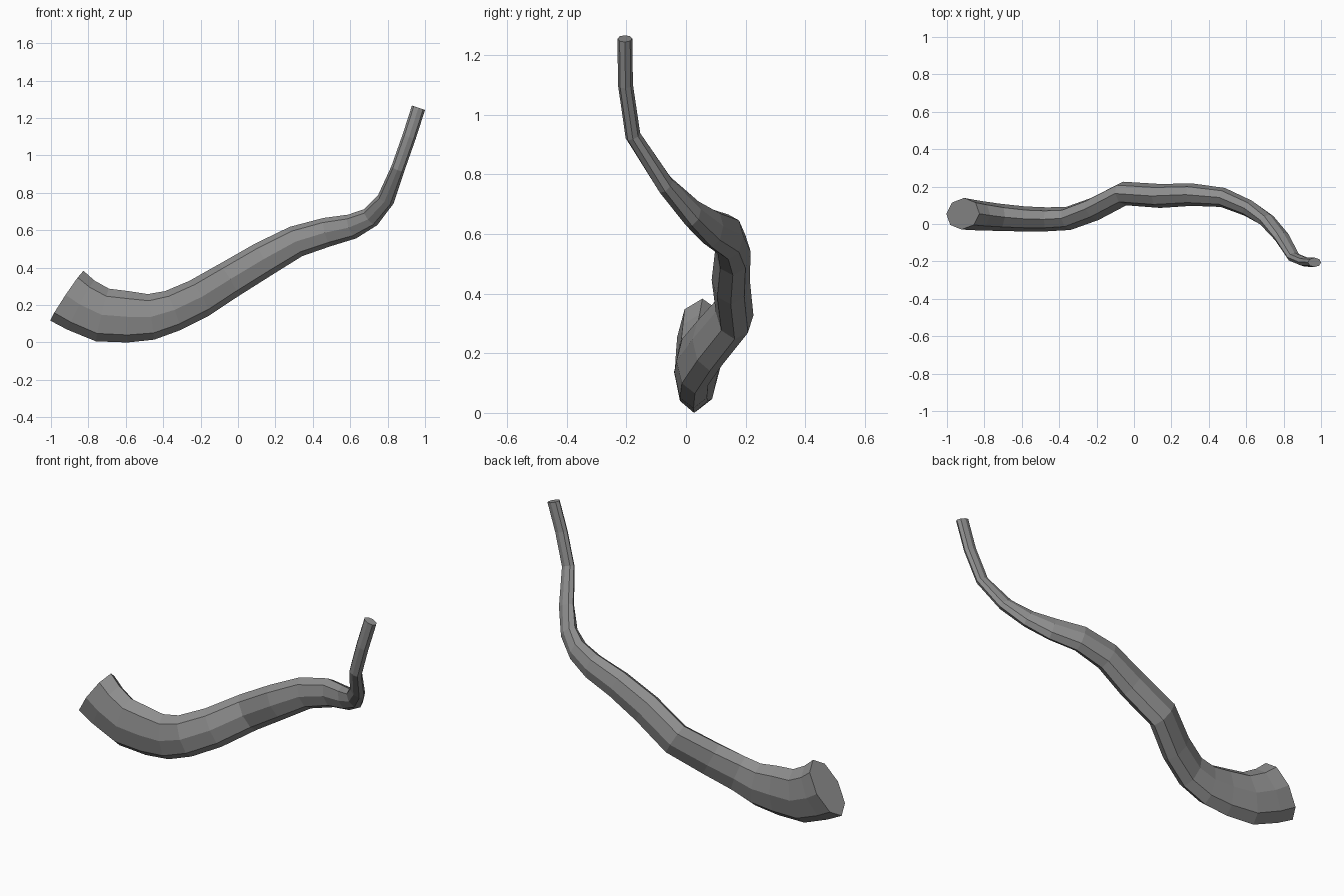
import bpy, bmesh, math
from mathutils import Vector

cube = bpy.data.objects.get("Cube")
if cube:
    bpy.data.objects.remove(cube, do_unlink=True)

SIDES = 8

# Stations along the horn: x, y, z, half height, half width
STATIONS = [
    (-.915, .055, .25, .16, .085), (-.84, .046, .20, .15, .08),
    (-.725, .036, .147, .145, .073), (-.585, .027, .137, .137, .067),
    (-.465, .025, .137, .123, .064), (-.35, .03, .17, .112, .063),
    (-.21, .08, .235, .107, .063), (-.05, .163, .333, .10, .064),
    (.14, .15, .447, .095, .064), (.31, .157, .54, .085, .06),
    (.475, .142, .59, .078, .052), (.61, .085, .62, .067, .045),
    (.71, .02, .67, .055, .037), (.79, -.07, .765, .047, .03),
    (.855, -.178, .93, .037, .026), (.915, -.203, 1.10, .037, .025),
    (.965, -.205, 1.255, .037, .025),
]

# One grey material
grey = bpy.data.materials.new("warm_grey")
grey.use_nodes = True
colour = (.27, .27, .27, 1)
grey.diffuse_color = colour
grey.node_tree.nodes["Principled BSDF"].inputs["Base Color"].default_value = colour

# Tapered oval tube, each ring square to the path
bm = bmesh.new()
rings = []
points = [Vector(s[:3]) for s in STATIONS]
for i, (point, station) in enumerate(zip(points, STATIONS)):
    before, after = points[max(i - 1, 0)], points[min(i + 1, len(points) - 1)]
    along = (after - before).normalized()
    up = along.cross(Vector((0, 1, 0))).normalized()
    side = up.cross(along)
    ring = []
    for k in range(SIDES):
        a = math.tau * k / SIDES
        offset = up * math.cos(a) * station[3] + side * math.sin(a) * station[4]
        ring.append(bm.verts.new(point + offset))
    rings.append(ring)

for a, b in zip(rings, rings[1:]):
    for k in range(SIDES):
        n = (k + 1) % SIDES
        bm.faces.new((a[k], a[n], b[n], b[k]))

# Flat caps on both ends
bm.faces.new(rings[0])
bm.faces.new(rings[-1])
bmesh.ops.recalc_face_normals(bm, faces=bm.faces)

mesh = bpy.data.meshes.new("curved_horn")
bm.to_mesh(mesh)
bm.free()
mesh.materials.append(grey)
horn = bpy.data.objects.new("curved_horn", mesh)
bpy.context.collection.objects.link(horn)
